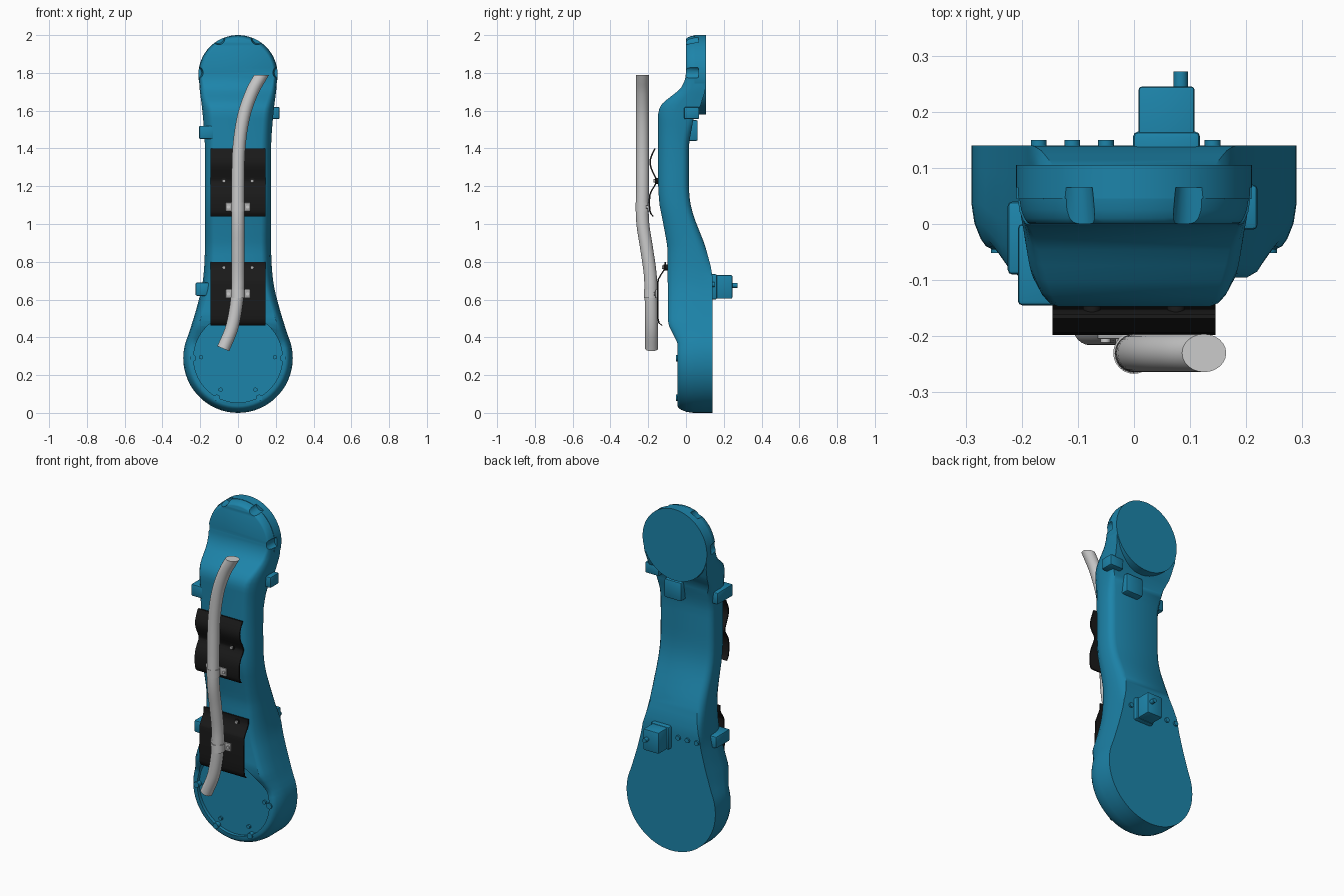
import bpy, bmesh
from math import sin, cos, pi, radians, sqrt
from mathutils import Vector, Matrix

if "Cube" in bpy.data.objects:
    bpy.data.objects.remove(bpy.data.objects["Cube"])


def material(name, rgb):
    m = bpy.data.materials.new(name)
    m.diffuse_color = (*rgb, 1)
    m.use_nodes = True
    m.node_tree.nodes["Principled BSDF"].inputs["Base Color"].default_value = m.diffuse_color
    return m


BLUE = material("blue_paint", (0.012, 0.23, 0.40))
BLACK = material("black_plastic", (0.01, 0.01, 0.01))
STEEL = material("light_steel", (0.42, 0.42, 0.42))


def finish(name, bm, mat=None, angle=35):
    bmesh.ops.recalc_face_normals(bm, faces=bm.faces)
    me = bpy.data.meshes.new(name)
    bm.to_mesh(me)
    bm.free()
    ob = bpy.data.objects.new(name, me)
    bpy.context.collection.objects.link(ob)
    if mat:
        me.materials.append(mat)
    smooth(ob, angle)
    return ob


def smooth(ob, angle=35):
    bpy.ops.object.select_all(action='DESELECT')
    ob.select_set(True)
    bpy.context.view_layer.objects.active = ob
    bpy.ops.object.shade_smooth_by_angle(angle=radians(angle))


def box(name, lo, hi, mat=None, bevel=0.008, turn=0):
    bm = bmesh.new()
    lo, hi = Vector(lo), Vector(hi)
    bmesh.ops.create_cube(bm, size=1, matrix=Matrix.Translation((lo + hi) / 2)
                          @ Matrix.Rotation(turn, 4, 'Y') @ Matrix.Diagonal((*(hi - lo), 1)))
    if bevel:
        bmesh.ops.bevel(bm, geom=bm.edges[:], offset=bevel, segments=2, profile=0.5, affect='EDGES')
    return finish(name, bm, mat)


def rod(name, x, z, y0, y1, r, mat=None, seg=16, r2=None):
    # cylinder or cone along y: radius r at y0, r2 at y1
    bm = bmesh.new()
    bmesh.ops.create_cone(bm, cap_ends=True, segments=seg, radius1=r2 or r, radius2=r, depth=abs(y1 - y0),
                          matrix=Matrix.Translation((x, (y0 + y1) / 2, z)) @ Matrix.Rotation(pi / 2, 4, 'X'))
    return finish(name, bm, mat)


def lerp(table, z):
    for (a, u), (b, v) in zip(table, table[1:]):
        if z <= b:
            return u + (v - u) * max(0, (z - a) / (b - a))
    return table[-1][1]


def boolean(ob, other, op):
    m = ob.modifiers.new(op, 'BOOLEAN')
    m.object, m.operation, m.solver = other, op, 'EXACT'
    bpy.context.view_layer.objects.active = ob
    bpy.ops.object.modifier_apply(modifier=m.name)
    bpy.data.objects.remove(other)


def catmull(pts, n):
    p = [Vector(q) for q in pts]
    p = [2 * p[0] - p[1]] + p + [2 * p[-1] - p[-2]]
    out = []
    for a, b, c, d in zip(p, p[1:], p[2:], p[3:]):
        for k in range(n):
            t = k / n
            out.append(0.5 * (2 * b + (c - a) * t + (2 * a - 5 * b + 4 * c - d) * t * t
                              + (3 * b - a - 3 * c + d) * t ** 3))
    return out + [p[-2]]


# Link body: front-view outline stacked in layers from back to front
BACK = [(0, .14), (.72, .14), (.78, .13), (.89, .10), (1.04, .04), (1.12, .02), (1.2, .015),
        (1.42, .015), (1.56, .04), (1.62, .075), (1.7, .1), (2, .103)]
FRONT = [(0, -.045), (.37, -.045), (.40, -.06), (.47, -.095), (.88, -.098), (1.0, -.12), (1.1, -.14),
         (1.18, -.147), (1.6, -.147), (1.64, -.125), (1.71, -.035), (1.74, -.012), (1.79, 0), (2, 0)]
FRONT_ROUND = [(0, .7), (.5, .7), (.8, 1), (1.6, 1), (1.75, .4), (2, .4)]
BACK_ROUND = [(0, 0), (.7, 0), (.9, 1), (1.45, 1), (1.6, 0), (2, 0)]
LAYERS = [(0, .035), (.05, .017), (.13, .005), (.22, 0), (.55, 0), (.75, .008), (.9, .024), (.97, .037), (1, .052)]

side = catmull([(.26, .42), (.215, .57), (.186, .7), (.175, .87), (.175, 1.1), (.175, 1.4), (.187, 1.58), (.204, 1.72)], 6)
half = [Vector((.29 * sin(radians(a)), .29 - .29 * cos(radians(a)))) for a in range(0, 115, 6)]
half += [p for p in side if p.y > half[-1].y + .015]
half += [Vector((.208 * cos(radians(a)), 1.79 + .208 * sin(radians(a)))) for a in range(-10, 90, 7)]
half.append(Vector((0, 1.998)))
n = len(half) - 1
normals = []
for i in range(n + 1):
    t = half[min(i + 1, n)] - half[max(i - 1, 0)]
    normals.append(Vector((t.y, -t.x)).normalized())
normals[0], normals[n] = Vector((0, -1)), Vector((0, 1))

bm = bmesh.new()
rings = []
for t, d in LAYERS:
    pts = []
    for p, nn in zip(half, normals):
        q = p - nn * d * lerp(BACK_ROUND if t < .3 else FRONT_ROUND, p.y)
        pts.append((q.x, lerp(BACK, q.y) * (1 - t) + lerp(FRONT, q.y) * t, q.y))
    pts += [(-x, y, z) for x, y, z in pts[-2:0:-1]]
    rings.append([bm.verts.new(p) for p in pts])
M = 2 * n
for a, b in zip(rings, rings[1:]):
    for i in range(M):
        j = (i + 1) % M
        bm.faces.new((a[i], a[j], b[j], b[i]))
for r in (rings[0], rings[-1]):
    for i in range(n):
        quad = [r[i], r[i + 1], r[(M - i - 1) % M], r[(M - i) % M]]
        bm.faces.new(list(dict.fromkeys(quad)))
body = finish("link_body", bm, BLUE)

# Head flange, round recess at the joint, scalloped bolt pockets
boolean(body, rod("head_flange", 0, 1.79, .045, .105, .21, BLUE, 64), 'UNION')
boolean(body, rod("recess_cutter", 0, .29, -.3, -.025, .235, BLUE, 64), 'DIFFERENCE')
for a in (3, 62, 118, 177):
    c = rod("pocket_cutter", .222 * cos(radians(a)), 1.79 + .222 * sin(radians(a)), -.12, .065, .05, BLUE, 20, .03)
    boolean(body, c, 'DIFFERENCE')
smooth(body, 32)

# Bosses and bolts in the joint recess
for i, a in enumerate((0, 180, -62, -118)):
    c, s = cos(radians(a)), sin(radians(a))
    rod(f"recess_boss_{i}", .238 * c, .29 + .238 * s, -.052, 0, .017, BLUE)
    rod(f"recess_bolt_{i}", .195 * c, .295 + .195 * s, -.036, 0, .012, BLUE, 6)

# Side lugs and rear connector housings
box("upper_left_lug", (-.207, -.145, 1.45), (-.12, .0, 1.52), BLUE)
box("lower_left_lug", (-.225, -.09, .62), (-.15, .04, .69), BLUE)
box("upper_right_lug", (.13, -.01, 1.555), (.22, .07, 1.62), BLUE)
box("upper_rear_housing", (-.01, -.03, 1.44), (.1, .062, 1.55), BLUE)
box("lower_rear_housing", (.008, .08, .605), (.108, .245, .73), BLUE, .006)
box("rear_housing_base", (-.002, .1, .6), (.118, .165, .735), BLUE, .01)
rod("rear_plug", .083, .675, .24, .272, .013, BLUE, 12)
for i, x in enumerate((-.17, -.11, -.05, .14)):
    rod(f"rear_boss_{i}", x, .68, .12, .15, .014, BLUE, 12)


# Bent sheet panels
def panel(name, prof, hw, th=.008):
    bm = bmesh.new()
    pts = catmull([(y, z) for y, z in prof], 3)
    cols = [[bm.verts.new((x, p.x + o, p.y)) for p in pts]
            for x, o in ((-hw, 0), (hw, 0), (hw, th), (-hw, th))]
    for a, b in zip(cols, cols[1:] + cols[:1]):
        for i in range(len(pts) - 1):
            bm.faces.new((a[i], b[i], b[i + 1], a[i + 1]))
    for k in (0, -1):
        bm.faces.new([c[k] for c in cols])
    return finish(name, bm, BLACK)


panel("upper_panel", [(-.168, 1.4), (-.192, 1.345), (-.19, 1.30), (-.163, 1.24), (-.163, 1.215),
                      (-.195, 1.155), (-.195, 1.07), (-.178, 1.04)], .145)
panel("lower_panel", [(-.113, .8), (-.116, .765), (-.146, .715), (-.153, .68), (-.153, .5), (-.132, .463)], .145)
for s in (-1, 1):
    for z, y in ((1.228, -.165), (.77, -.118)):
        rod("panel_standoff", s * .075, z, y, y + .05, .016, BLACK)
        rod("panel_screw", s * .075, z, y - .008, y, .009, STEEL, 12)

# Hose, top end cut level
path = catmull([(.125, -.23, 1.79), (.075, -.23, 1.70), (.03, -.23, 1.57), (.005, -.23, 1.4), (0, -.23, 1.2),
                (0, -.23, 1.02), (0, -.21, .88), (0, -.19, .74), (-.003, -.185, .62), (-.03, -.182, .46),
                (-.078, -.182, .34)], 5)
bm = bmesh.new()
rings = []
SEG = 24
for i, p in enumerate(path):
    t = (path[min(i + 1, len(path) - 1)] - path[max(i - 1, 0)]).normalized()
    u = Vector((0, 1, 0)).cross(t).normalized()
    v = t.cross(u)
    ring = []
    for k in range(SEG):
        q = p + .034 * (u * cos(2 * pi * k / SEG) + v * sin(2 * pi * k / SEG))
        if i == 0:
            q += t * ((p.z - q.z) / t.z)
        elif q.z > path[0].z - .004 * i:
            q += t * ((path[0].z - .004 * i - q.z) / t.z)
        ring.append(bm.verts.new(q))
    rings.append(ring)
for a, b in zip(rings, rings[1:]):
    for k in range(SEG):
        bm.faces.new((a[k], a[(k + 1) % SEG], b[(k + 1) % SEG], b[k]))
bm.faces.new(rings[0])
bm.faces.new(rings[-1])
finish("hose", bm)

# Hose clamps: collar, foot plate and screws
for tag, z, yc, yp in (("upper", 1.09, -.23, -.205), ("lower", .63, -.186, -.163)):
    bm = bmesh.new()
    bmesh.ops.create_cone(bm, cap_ends=True, segments=24, radius1=.037, radius2=.037, depth=.046,
                          matrix=Matrix.Translation((0, yc, z)))
    finish(f"{tag}_clamp_collar", bm)
    box(f"{tag}_clamp_plate", (-.065, yp, z - .023), (.065, yp + .012, z + .023), STEEL, .002)
    for s in (-1, 1):
        rod(f"{tag}_clamp_screw", s * .051, z, yp - .006, yp, .009, None, 12)
